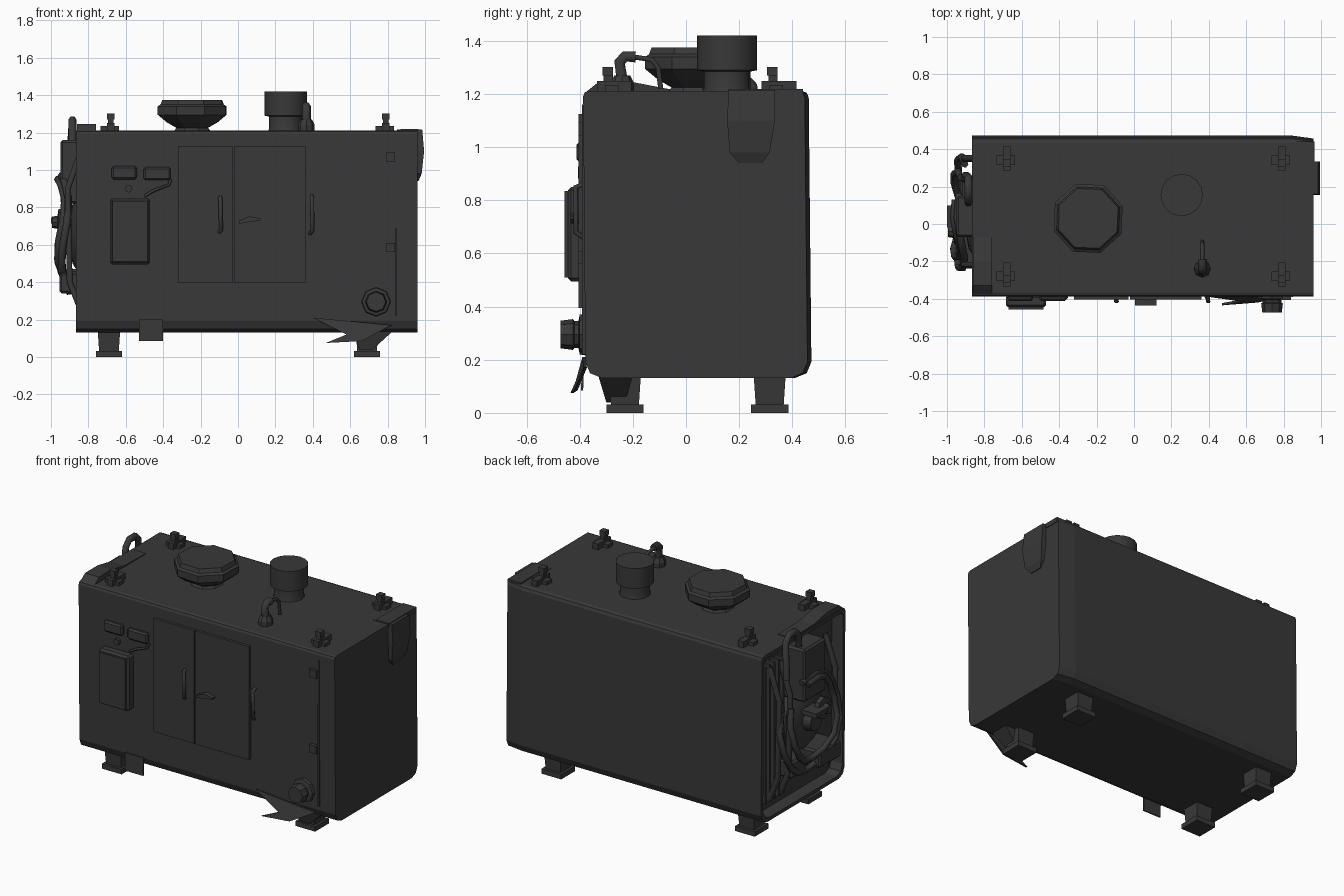
import bpy, bmesh, math
from mathutils import Vector, Matrix

cube = bpy.data.objects.get("Cube")
if cube:
    bpy.data.objects.remove(cube, do_unlink=True)

GREY = (0.04, 0.04, 0.04, 1)
mat = bpy.data.materials.new("dark grey metal")
mat.use_nodes = True
mat.diffuse_color = GREY
mat.node_tree.nodes["Principled BSDF"].inputs["Base Color"].default_value = GREY


def finish(name, bm, bevel=0, smooth=False):
    bmesh.ops.recalc_face_normals(bm, faces=bm.faces[:])
    mesh = bpy.data.meshes.new(name)
    bm.to_mesh(mesh)
    bm.free()
    mesh.materials.append(mat)
    ob = bpy.data.objects.new(name, mesh)
    bpy.context.collection.objects.link(ob)
    if bevel:
        mod = ob.modifiers.new("bevel", "BEVEL")
        mod.width = bevel
        mod.segments = 1
    if smooth:
        select(ob)
        bpy.ops.object.shade_smooth_by_angle(angle=math.radians(35))


def select(ob):
    bpy.ops.object.select_all(action="DESELECT")
    ob.select_set(True)
    bpy.context.view_layer.objects.active = ob


def loft(name, rings, bevel=0, smooth=False):
    """Skin a list of rings of points and cap both ends."""
    bm = bmesh.new()
    loops = [[bm.verts.new(p) for p in ring] for ring in rings]
    n = len(loops[0])
    for a, b in zip(loops, loops[1:]):
        for i in range(n):
            j = (i + 1) % n
            bm.faces.new((a[i], a[j], b[j], b[i]))
    bm.faces.new(loops[0])
    bm.faces.new(loops[-1])
    finish(name, bm, bevel, smooth)


def box(name, x, y, z, bevel=0):
    """Box from three (low, high) ranges."""
    loft(name, [[(x[0], y[0], h), (x[1], y[0], h),
                 (x[1], y[1], h), (x[0], y[1], h)] for h in z], bevel)


def lathe(name, profile, centre, sides=16, axis="Z", turn=0.0):
    """Stack of (radius, height) rings along an axis."""
    rot = {"Z": Matrix.Identity(3),
           "-Y": Matrix.Rotation(math.pi / 2, 3, "X"),
           "-X": Matrix.Rotation(-math.pi / 2, 3, "Y")}[axis]
    rings = []
    for r, h in profile:
        angles = [turn + math.tau * i / sides for i in range(sides)]
        rings.append([Vector(centre) + rot @ Vector((r * math.cos(a), r * math.sin(a), h))
                      for a in angles])
    loft(name, rings, smooth=sides > 8)


def tube(name, points, radius):
    """Round pipe along a path."""
    curve = bpy.data.curves.new(name, "CURVE")
    curve.dimensions = "3D"
    curve.bevel_depth = radius
    curve.bevel_resolution = 1
    curve.use_fill_caps = True
    spline = curve.splines.new("POLY")
    spline.points.add(len(points) - 1)
    for sp, p in zip(spline.points, points):
        sp.co = (*p, 1)
    curve.materials.append(mat)
    ob = bpy.data.objects.new(name, curve)
    bpy.context.collection.objects.link(ob)
    select(ob)
    bpy.ops.object.convert(target="MESH")


def section(x, inset=0.0, back=0.0):
    """Rounded cross-section of the housing at x, slightly wider low at the back."""
    y0, y1, z0, z1 = -0.387 + inset, 0.472 - inset - back, 0.132 + inset, 1.212 - inset
    ring = []
    for sy, sz, r, start in ((1, 1, 0.025, 0), (0, 1, 0.02, 1), (0, 0, 0.06, 2), (1, 0, 0.06, 3)):
        cy = y1 - r - 0.01 * sz if sy else y0 + r + 0.008 * (1 - sz)
        cz = z1 - r if sz else z0 + r
        for k in range(3):
            a = math.pi / 2 * (start + k / 2)
            ring.append((x, cy + r * math.cos(a), cz + r * math.sin(a)))
    return ring


# Housing with an open equipment recess at one end
loft("housing", [section(-0.79, 0.03), section(-0.865, 0.022), section(-0.865),
                 section(0.85), section(0.96, back=0.015)])

# Feet and lifting lugs at the four corners
for sx, xf, xl in (("right", -0.69, -0.68), ("left", 0.69, 0.79)):
    for sy, yf, yl in (("front", -0.23, -0.265), ("back", 0.315, 0.355)):
        tag = sy + "_" + sx
        loft("leg_" + tag, [[(xf - w, yf - w, z), (xf + w, yf - w, z),
                             (xf + w, yf + w, z), (xf - w, yf + w, z)]
                            for w, z in ((0.052, 0.02), (0.062, 0.17))])
        box("foot_" + tag, (xf - 0.07, xf + 0.07), (yf - 0.07, yf + 0.07), (0, 0.032))
        box("lug_plate_" + tag, (xl - 0.02, xl + 0.02), (yl - 0.07, yl + 0.06), (1.2, 1.25))
        box("lug_bar_" + tag, (xl - 0.055, xl + 0.045), (yl - 0.04, yl + 0.01), (1.2, 1.235))
        box("lug_post_" + tag, (xl - 0.014, xl + 0.014), (yl - 0.045, yl - 0.01), (1.24, 1.28))
        box("lug_cap_" + tag, (xl - 0.02, xl + 0.02), (yl - 0.05, yl - 0.01), (1.27, 1.302))

# Roof vents
lathe("octagonal_vent", [(0.11, 1.2), (0.09, 1.225), (0.145, 1.255), (0.196, 1.295),
                         (0.196, 1.34), (0.18, 1.35), (0.17, 1.375)],
      (-0.245, 0.03, 0), 8, turn=math.radians(20))
lathe("round_vent", [(0.095, 1.2), (0.088, 1.225), (0.088, 1.285), (0.113, 1.29),
                     (0.113, 1.42)], (0.255, 0.155, 0), 16)

# Hooked filler pipe on the roof
lathe("filler_base", [(0.045, 1.2), (0.045, 1.24), (0.03, 1.27)], (0.365, -0.24, 0), 8)
tube("filler_pipe", [(0.365, -0.24, 1.25), (0.365, -0.25, 1.32), (0.365, -0.23, 1.342),
                     (0.365, -0.19, 1.34)], 0.024)
tube("filler_hook", [(0.365, -0.2, 1.34), (0.365, -0.13, 1.33), (0.365, -0.105, 1.3),
                     (0.365, -0.095, 1.22)], 0.011)

# Tapered outlet hood on the plain end
loft("outlet_hood", [[(0.85, y0, z), (x, y0, z), (x, y1, z), (0.85, y1, z)]
                     for x, y0, y1, z in ((0.965, 0.2, 0.285, 0.94), (0.982, 0.165, 0.315, 0.98),
                                          (0.995, 0.155, 0.335, 1.1), (0.985, 0.16, 0.335, 1.215))])
box("outlet_cover", (0.87, 0.965), (0.16, 0.44), (1.19, 1.22))

# Double doors, handles and hinges
box("door_right", (-0.32, -0.03), (-0.404, -0.38), (0.395, 1.125))
box("door_left", (-0.022, 0.36), (-0.404, -0.38), (0.395, 1.125))
for name, x in (("door_handle", -0.095), ("side_handle", 0.395)):
    tube(name, [(x, -0.385, 0.86), (x, -0.415, 0.85), (x + 0.004, -0.415, 0.68),
                (x - 0.01, -0.385, 0.66)], 0.011)
loft("door_latch", [[(x, -0.435, z - h), (x, -0.39, z - h), (x, -0.39, z + h), (x, -0.435, z + h)]
                    for x, z, h in ((0.005, 0.72, 0.008), (0.06, 0.737, 0.015), (0.12, 0.735, 0.006))])
box("end_seam", (0.842, 0.85), (-0.391, -0.38), (0.22, 1.16))
for name, z in (("lower_hinge", 0.585), ("upper_hinge", 1.07)):
    box(name, (0.79, 0.84), (-0.405, -0.38), (z - 0.025, z + 0.025))

# Control cabinet and gauges
box("control_cabinet", (-0.685, -0.47), (-0.445, -0.38), (0.495, 0.85), 0.012)
box("cabinet_door", (-0.67, -0.485), (-0.458, -0.44), (0.51, 0.835))
box("gauge_right", (-0.675, -0.54), (-0.412, -0.38), (0.95, 1.02), 0.01)
box("gauge_left", (-0.505, -0.36), (-0.412, -0.38), (0.945, 1.015), 0.01)
lathe("gauge_knob", [(0.02, 0.38), (0.02, 0.405)], (-0.585, 0, 0.9), 8, "-Y")
tube("gauge_cable", [(-0.36, -0.39, 0.95), (-0.37, -0.4, 0.92), (-0.45, -0.4, 0.89),
                     (-0.5, -0.39, 0.86)], 0.008)

# Drain valve
lathe("drain_valve", [(0.08, 0.37), (0.075, 0.4), (0.05, 0.405), (0.05, 0.42),
                      (0.058, 0.425), (0.052, 0.472)], (0.738, 0, 0.295), 8, "-Y")

# Skirts and gusset under the front edge
loft("skirt_plate", [[(-0.53, y, z), (-0.4, y, z), (-0.4, y + 0.008, z), (-0.53, y + 0.008, z)]
                     for y, z in ((-0.395, 0.085), (-0.392, 0.2))])
guard = [(0.4, -0.39, 0.21), (0.58, -0.415, 0.12), (0.47, -0.435, 0.075),
         (0.66, -0.42, 0.085), (0.82, -0.385, 0.17)]
loft("drip_guard", [guard, [(x, y + 0.012, z) for x, y, z in guard]])
loft("foot_gusset", [[(0.65, -0.3, 0.04), (0.72, -0.3, 0.04), (0.72, -0.23, 0.04), (0.65, -0.23, 0.04)],
                     [(0.62, -0.33, 0.14), (0.83, -0.33, 0.14), (0.83, -0.2, 0.14), (0.62, -0.2, 0.14)]])

# Sloped cover over the equipment end
loft("end_cover", [[(-0.86, y, 1.19), (-0.76, y, 1.19), (-0.76, y, z), (-0.86, y, z)]
                   for y, z in ((-0.38, 1.205), (-0.33, 1.245), (-0.2, 1.245), (-0.07, 1.22), (0.15, 1.216))])

# Equipment in the recess: slats, fan, boxes and hoses
for i in range(5):
    y = 0.4 - i * 0.045
    box("slat_%d" % i, (-0.85, -0.77), (y - 0.008, y + 0.008), (0.24, 1.12))
lathe("fan", [(0.2, 0.77), (0.2, 0.86), (0.16, 0.885), (0.07, 0.9), (0.06, 0.95)],
      (0, 0.03, 0.66), 12, "-X")
lathe("fan_hub", [(0.07, 0.93), (0.07, 0.96), (0.035, 0.965), (0.03, 0.995)],
      (0, -0.04, 0.72), 8, "-X")
box("fan_bracket", (-1.0, -0.86), (-0.02, 0.1), (0.715, 0.745))
box("relay_box", (-0.95, -0.78), (-0.07, 0.15), (0.82, 1.16), 0.012)
box("lower_pump", (-0.955, -0.78), (-0.22, 0.0), (0.34, 0.45), 0.012)
box("back_pump", (-0.93, -0.78), (0.1, 0.25), (0.36, 0.47), 0.012)
for name, yc, hw, lo, hi, x in (("outer_hose", 0.06, 0.3, 0.35, 0.97, -0.925),
                                ("inner_hose", 0.05, 0.23, 0.42, 0.95, -0.945)):
    path = []
    for i in range(14):
        a = math.radians(70) + math.radians(320) * i / 13
        path.append((x + 0.02 * math.sin(3 * a), yc + hw * math.cos(a),
                     (lo + hi) / 2 + (hi - lo) / 2 * math.sin(a)))
    tube(name, path, 0.02)
for y in (-0.22, 0.24, 0.35):
    tube("riser_pipe", [(-0.84, y, 0.25), (-0.9, y, 0.4), (-0.91, y, 0.9), (-0.84, y, 1.1)], 0.018)
tube("arched_pipe", [(-0.885, 0.11, 1.1), (-0.885, 0.12, 1.23), (-0.885, 0.155, 1.268),
                     (-0.885, 0.215, 1.268), (-0.885, 0.25, 1.23), (-0.9, 0.26, 1.0)], 0.022)
